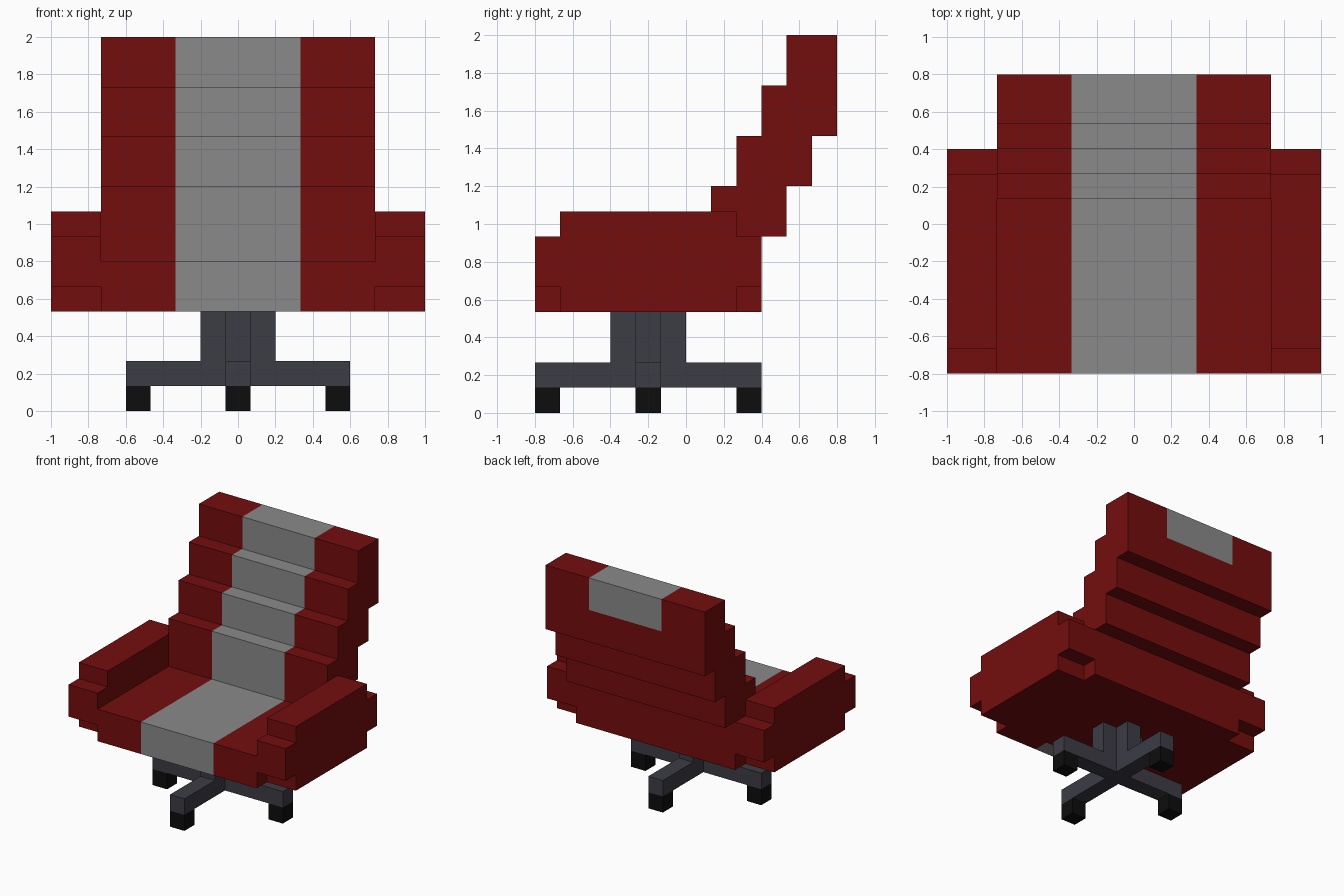
import bpy
import bmesh
from mathutils import Vector

U = 2 / 15  # edge of one building block; all sizes below are counted in blocks

if "Cube" in bpy.data.objects:
    bpy.data.objects.remove(bpy.data.objects["Cube"])


def material(name, rgb):
    m = bpy.data.materials.new(name)
    m.use_nodes = True
    m.diffuse_color = (*rgb, 1)
    bsdf = next(n for n in m.node_tree.nodes if n.type == "BSDF_PRINCIPLED")
    bsdf.inputs["Base Color"].default_value = (*rgb, 1)
    bsdf.inputs["Roughness"].default_value = 0.8
    return m


RED = material("dark red fabric", (0.175, 0.004, 0.004))
GREY = material("grey fabric", (0.254, 0.254, 0.254))
METAL = material("slate metal", (0.045, 0.045, 0.060))
BLACK = material("black rubber", (0.004, 0.004, 0.004))


def prism(name, outline, axis, stations, mats, rule=None):
    """Sweep a closed outline through stations along x (y-z outline) or z (x-y outline)."""
    bm = bmesh.new()
    place = (lambda a, b, s: (s, a, b)) if axis == "x" else (lambda a, b, s: (a, b, s))
    rings = [[bm.verts.new(Vector(place(a, b, s)) * U) for a, b in outline] for s in stations]
    n = len(outline)
    for r0, r1 in zip(rings, rings[1:]):
        for i in range(n):
            j = (i + 1) % n
            bm.faces.new((r0[i], r0[j], r1[j], r1[i]))
    bm.faces.new(rings[0])
    bm.faces.new(rings[-1])
    bmesh.ops.recalc_face_normals(bm, faces=bm.faces)
    bm.normal_update()
    if rule:
        for f in bm.faces:
            f.material_index = int(rule(f.calc_center_median() / U, f.normal))
    mesh = bpy.data.meshes.new(name)
    bm.to_mesh(mesh)
    bm.free()
    for m in mats:
        mesh.materials.append(m)
    obj = bpy.data.objects.new(name, mesh)
    bpy.context.collection.objects.link(obj)
    return obj


def plus(reach, half, cy):
    """Plus-shaped outline centred on (0, cy)."""
    r, h = reach, half
    pts = [(h, r), (h, h), (r, h), (r, -h), (h, -h), (h, -r),
           (-h, -r), (-h, -h), (-r, -h), (-r, h), (-h, h), (-h, r)]
    return [(x, y + cy) for x, y in pts]


STRIPE = (-5.5, -2.5, 2.5, 5.5)  # cuts across the width


# Seat cushion: stripe on top, front and the front row underneath
def seat_stripe(c, n):
    return abs(c.x) < 2.5 and (n.z > 0.5 or n.y < -0.5 or (n.z < -0.5 and c.y < -5))


prism("seat", [(-6, 4), (-5, 4), (3, 4), (3, 6), (-6, 6)], "x", STRIPE, (RED, GREY), seat_stripe)


# Backrest: stepped profile, stripe on front and step tops, wrapping over the top edge
def back_stripe(c, n):
    return abs(c.x) < 2.5 and (n.y < -0.5 or n.z > 0.5 or (n.y > 0.5 and c.z > 13))


back = [(1, 6), (1, 9), (2, 9), (2, 11), (3, 11), (3, 13), (4, 13), (4, 15),
        (6, 15), (6, 13), (6, 11), (5, 11), (5, 9), (4, 9), (4, 7), (3, 7), (3, 6)]
prism("backrest", back, "x", STRIPE, (RED, GREY), back_stripe)

# Armrests: notched at all four corners of the side profile
arm = [(-5, 4), (2, 4), (2, 5), (3, 5), (3, 7), (2, 7),
       (2, 8), (-5, 8), (-5, 7), (-6, 7), (-6, 5), (-5, 5)]
for side, x0 in (("left", 5.5), ("right", -7.5)):
    prism(side + "_armrest", arm, "x", (x0, x0 + 2), (RED,))

# Pedestal column and four-legged base
CY = -1.5
prism("column", plus(1.5, 0.5, CY), "z", (2, 4), (METAL,))
prism("base_legs", plus(4.5, 0.5, CY), "z", (1, 2), (METAL,))

# Casters under the leg ends
for name, dx, dy in (("left", 4, 0), ("right", -4, 0), ("front", 0, -4), ("back", 0, 4)):
    square = [(dx + a, CY + dy + b) for a, b in ((-.5, -.5), (.5, -.5), (.5, .5), (-.5, .5))]
    prism(name + "_caster", square, "z", (0, 1), (BLACK,))
